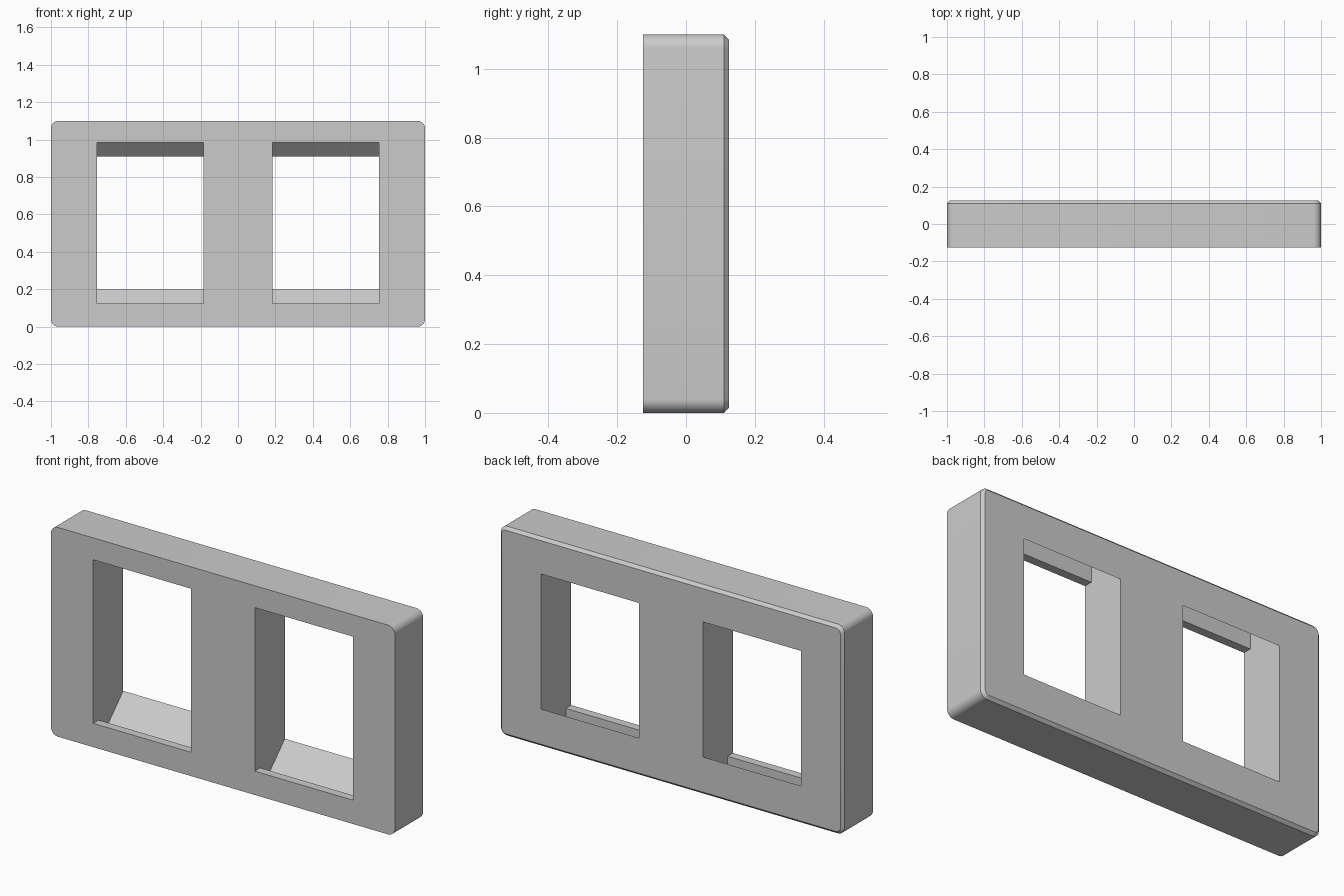
import bpy
import bmesh

if "Cube" in bpy.data.objects:
    bpy.data.objects.remove(bpy.data.objects["Cube"], do_unlink=True)

WIDTH, DEPTH, HEIGHT = 2.0, 0.25, 1.1
BACK = DEPTH / 2

grey = bpy.data.materials.new("light grey plastic")
grey.use_nodes = True
colour = (0.6, 0.6, 0.6, 1)
grey.diffuse_color = colour
grey.node_tree.nodes["Principled BSDF"].inputs["Base Color"].default_value = colour


def add_object(name, bm):
    bmesh.ops.recalc_face_normals(bm, faces=bm.faces)
    mesh = bpy.data.meshes.new(name)
    bm.to_mesh(mesh)
    bm.free()
    mesh.materials.append(grey)
    obj = bpy.data.objects.new(name, mesh)
    bpy.context.collection.objects.link(obj)
    return obj


def make_plate():
    """Block with rounded corners and a chamfered back rim."""
    bm = bmesh.new()
    bmesh.ops.create_cube(bm, size=1)
    for v in bm.verts:
        v.co.x *= WIDTH
        v.co.y *= DEPTH
        v.co.z = (v.co.z + 0.5) * HEIGHT
    corners = [e for e in bm.edges
               if abs(e.verts[0].co.y - e.verts[1].co.y) > 0.1]
    bmesh.ops.bevel(bm, geom=corners, offset=0.04, segments=8,
                    profile=0.5, affect='EDGES')
    rim = [e for e in bm.edges if all(v.co.y > BACK - 0.001 for v in e.verts)]
    bmesh.ops.bevel(bm, geom=rim, offset=0.015, segments=1, affect='EDGES')
    return add_object("socket_frame", bm)


def make_cutter(x_centre, width=0.57):
    """Socket opening: front lip, hidden recess, ramp up to the back edge."""
    floor = [(-0.2, 0.125), (-0.08, 0.125), (-0.08, 0.045),
             (-0.03, 0.045), (BACK, 0.2), (0.2, 0.2)]
    ceiling = [(y, 1.11 - z) for y, z in reversed(floor)]
    bm = bmesh.new()
    verts = [bm.verts.new((x_centre - width / 2, y, z)) for y, z in floor + ceiling]
    face = bm.faces.new(verts)
    extruded = bmesh.ops.extrude_face_region(bm, geom=[face])["geom"]
    moved = [g for g in extruded if isinstance(g, bmesh.types.BMVert)]
    bmesh.ops.translate(bm, verts=moved, vec=(width, 0, 0))
    cutter = add_object("opening_cutter", bm)
    cutter.hide_render = True
    return cutter


frame = make_plate()
bpy.context.view_layer.objects.active = frame
frame.select_set(True)

# Cut the two socket openings
for side in (-1, 1):
    cutter = make_cutter(side * 0.47)
    cut = frame.modifiers.new("opening", 'BOOLEAN')
    cut.operation = 'DIFFERENCE'
    cut.solver = 'EXACT'
    cut.object = cutter
    bpy.ops.object.modifier_apply(modifier=cut.name)
    bpy.data.objects.remove(cutter, do_unlink=True)

bpy.ops.object.shade_smooth_by_angle()
